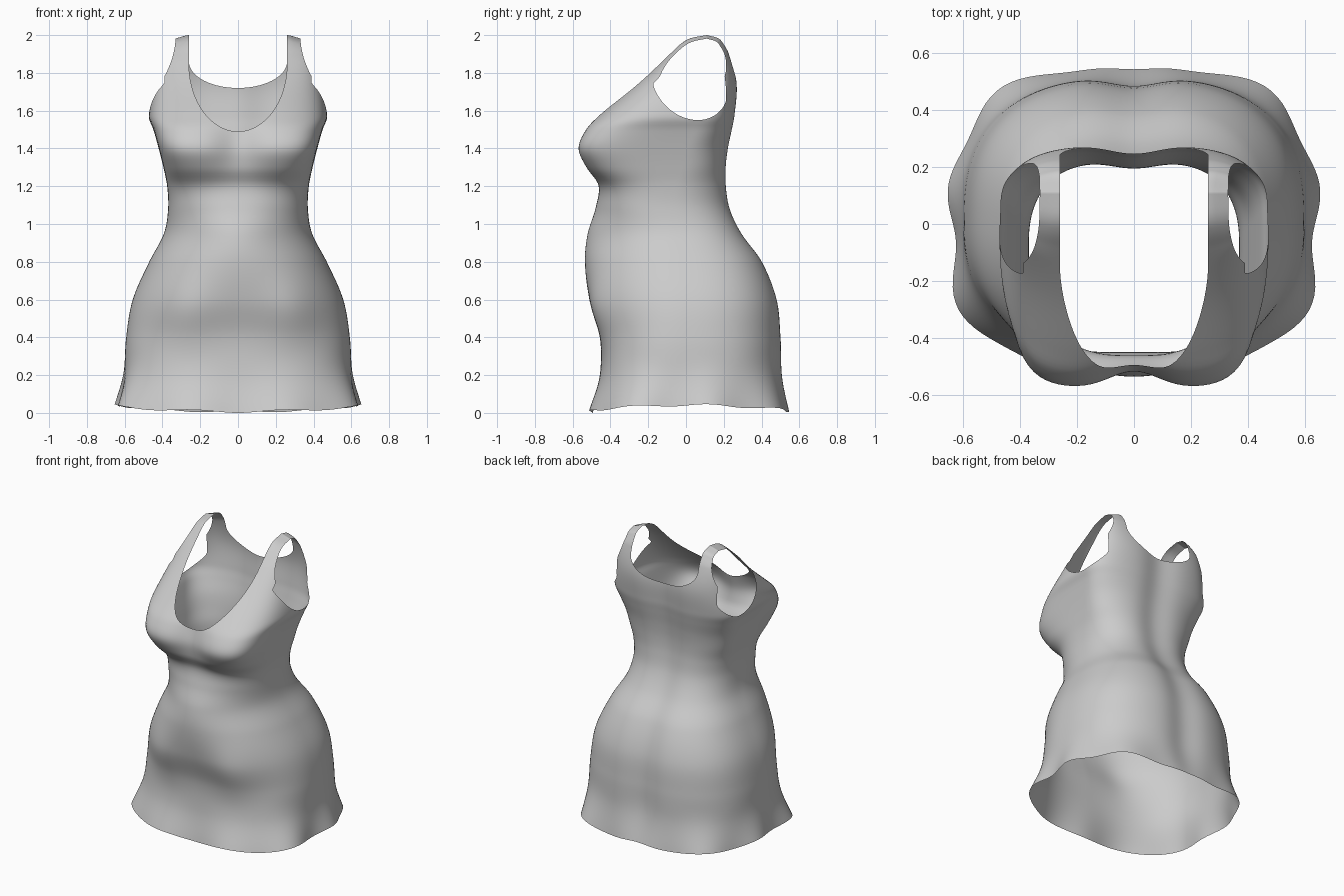
import bpy, bmesh
from math import sin, cos, pi, exp, hypot

if "Cube" in bpy.data.objects:
    bpy.data.objects.remove(bpy.data.objects["Cube"])

# Body profile: height, half width, front y, back y, widest y,
# squareness of the front and of the back
PROFILE = [
    (0.00, .640, -.505, .560, .02, 3.3, 2.7), (0.20, .605, -.457, .520, .02, 2.8, 2.6),
    (0.40, .592, -.455, .512, .00, 2.4, 2.6), (0.60, .557, -.510, .492, .00, 2.2, 2.6),
    (0.80, .470, -.535, .416, -.02, 2.1, 2.6), (0.95, .392, -.520, .310, -.06, 2.1, 2.6),
    (1.08, .370, -.480, .250, -.08, 2.5, 2.5), (1.20, .375, -.467, .228, -.06, 3.0, 2.5),
    (1.30, .395, -.535, .225, -.02, 4.2, 2.5), (1.40, .420, -.575, .235, .00, 5.0, 2.5),
    (1.50, .448, -.535, .253, .04, 4.5, 2.6), (1.57, .472, -.470, .265, .05, 3.6, 2.7),
    (1.74, .443, -.272, .275, .05, 3.2, 3.2), (1.90, .405, -.095, .235, .06, 3.5, 4.0),
    (1.96, .390, -.025, .200, .08, 4.0, 4.0), (1.985, .380, .025, .172, .10, 4.0, 4.0),
    (2.00, .370, .110, .110, .11, 4.0, 4.0)]


def bell(x, centre, width):
    return exp(-((x - centre) / width) ** 2)


def section(z):
    """Smoothly interpolate the profile rows at height z."""
    i = 0
    while i < len(PROFILE) - 2 and z > PROFILE[i + 1][0]:
        i += 1
    a, b = PROFILE[i], PROFILE[i + 1]
    p, q = PROFILE[max(i - 1, 0)], PROFILE[min(i + 2, len(PROFILE) - 1)]
    h = b[0] - a[0]
    t = (z - a[0]) / h
    out = []
    for k in range(1, len(a)):
        ma = (b[k] - p[k]) / (b[0] - p[0]) * h
        mb = (q[k] - a[k]) / (q[0] - a[0]) * h
        out.append(a[k] * (1 + 2 * t) * (1 - t) ** 2 + ma * t * (1 - t) ** 2
                   + b[k] * t * t * (3 - 2 * t) + mb * t * t * (t - 1))
    return out


def cloth_point(phi, z):
    """Point on the cloth; phi runs around the body from the back."""
    width, front, back, mid, front_n, back_n = section(z)
    c, s = sin(phi), cos(phi)
    # One squareness at the shoulder ridge, so that both sides meet there
    n = back_n if s > 0 else front_n
    r = (abs(c) ** n + abs(s) ** n) ** (-1 / n)
    x = width * r * c
    y = mid + r * s * (back - mid if s > 0 else mid - front)
    side = min(1, abs(s * r))
    if s < 0:
        # Valley between the bust, rounded belly, then the thighs
        y += side * .06 * bell(x, 0, .12) * bell(z, 1.42, .14)
        y += side * .04 * (1 - bell(x, 0, .25)) * bell(z, 1, .17)
        y -= side * .035 * bell(abs(x), .3, .16) * bell(z, .54, .18)
    else:
        # Spine groove
        y -= side * .03 * bell(x, 0, .12) * min(1, (2 - z) * 4)
    # Rippled, flared hem
    fade = max(0, 1 - z / .3) ** 1.5
    ripple = 1 + .024 * fade * cos(9 * phi)
    lift = fade * (.035 * c * c + .006 * (1 + cos(9 * phi)))
    # Straps slope down towards the arms
    k = min(1, max(0, (z - 1.85) / .15))
    drop = .3 * max(0, abs(x) - .27) * k * k * (3 - 2 * k)
    return x * ripple, y * ripple, z + lift - drop


def neck(p):
    centre, depth = (1.85, .36) if p.y < .1 else (1.86, .14)
    return 1 - hypot(p.x / .26, max(0, centre - p.z) / depth)


def armholes(p):
    shift = .02 + .2 * (1.76 - p.z)
    oval = 1 - hypot((p.y - shift) / .2, (p.z - 1.76) / .21)
    strap_edge = .33 + 1.25 * (2 - p.z) ** 2
    return max(min(oval, 4 * (abs(p.x) - .39)), 4 * (abs(p.x) - strap_edge))


def cut_opening(bm, inside):
    """Split faces along the zero line of a rule and remove the inside."""
    value = {v: inside(v.co) for v in bm.verts}
    rim = set()
    for e in list(bm.edges):
        a, b = e.verts
        if value[a] * value[b] < 0:
            _, v = bmesh.utils.edge_split(e, a, value[a] / (value[a] - value[b]))
            rim.add(v)
            value[v] = 0
    for f in list(bm.faces):
        ends = [v for v in f.verts if v in rim]
        if len(ends) == 2:
            bmesh.utils.face_split(f, ends[0], ends[1])
    gone = [f for f in bm.faces if max(value[v] for v in f.verts) > 0]
    bmesh.ops.delete(bm, geom=gone, context='FACES')


# Dress shell, lofted from hem to shoulder ridge
AROUND, ROWS = 144, 120
bm = bmesh.new()
rings = []
for j in range(ROWS + 1):
    z = 2 * (1 - (1 - j / ROWS) ** 1.6)
    rings.append([bm.verts.new(cloth_point(2 * pi * i / AROUND, z)) for i in range(AROUND)])
for low, high in zip(rings, rings[1:]):
    for i in range(AROUND):
        k = (i + 1) % AROUND
        bm.faces.new((low[k], low[i], high[i], high[k]))
bmesh.ops.remove_doubles(bm, verts=rings[-1], dist=.0005)

# Neckline and armholes
cut_opening(bm, neck)
cut_opening(bm, armholes)
for f in bm.faces:
    f.smooth = True

mesh = bpy.data.meshes.new("dress")
bm.to_mesh(mesh)
bm.free()
dress = bpy.data.objects.new("dress", mesh)
bpy.context.collection.objects.link(dress)

# Plain grey cloth
cloth = bpy.data.materials.new("grey_cloth")
cloth.use_nodes = True
grey = (.6, .6, .6, 1)
cloth.diffuse_color = grey
cloth.node_tree.nodes["Principled BSDF"].inputs["Base Color"].default_value = grey
mesh.materials.append(cloth)
